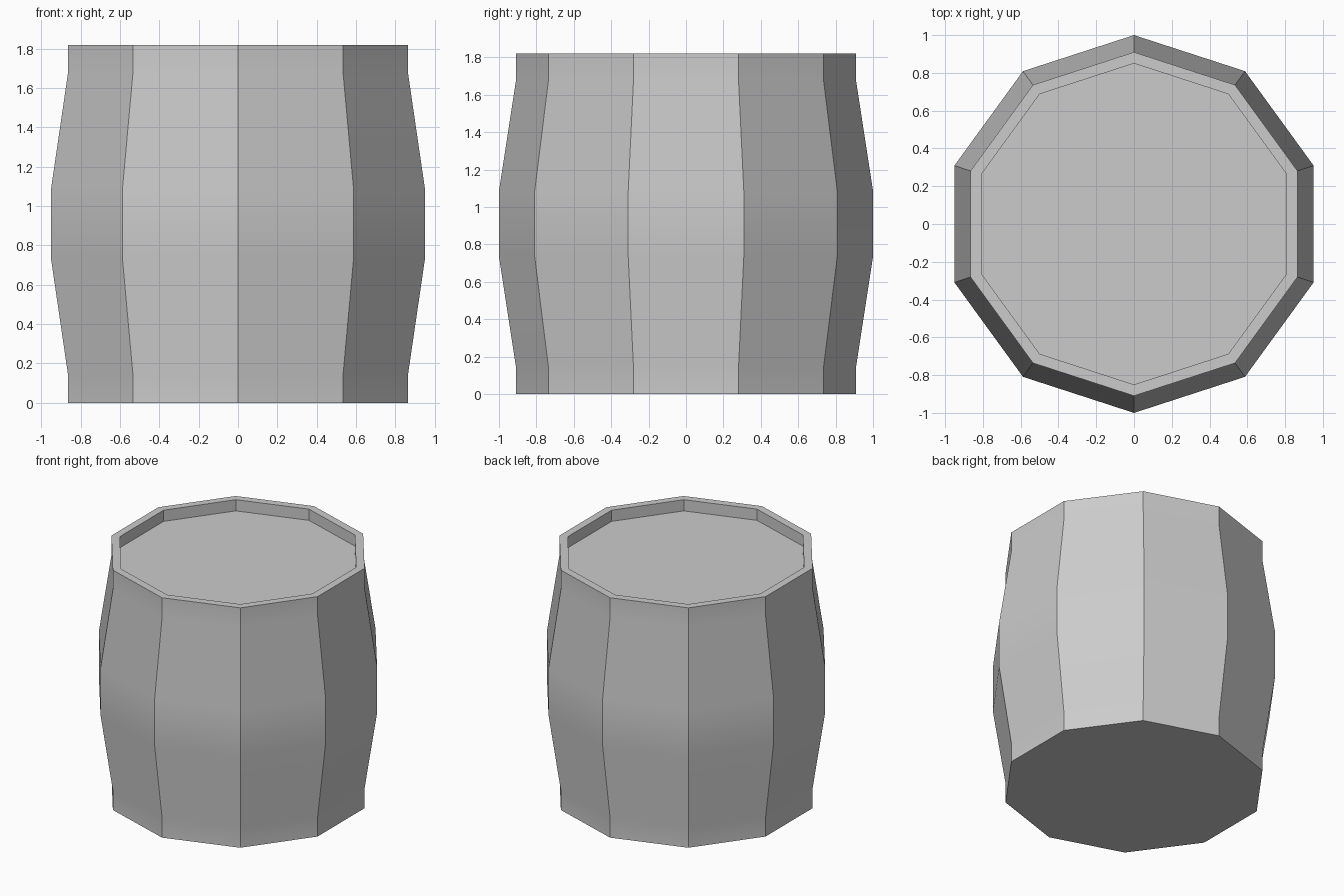
import bpy, bmesh, math

cube = bpy.data.objects.get("Cube")
if cube:
    bpy.data.objects.remove(cube, do_unlink=True)

SIDES = 10
HEIGHT = 1.82

# Single grey material
grey = bpy.data.materials.new("plain grey")
grey.use_nodes = True
colour = (0.6, 0.6, 0.6, 1)
grey.diffuse_color = colour
grey.node_tree.nodes["Principled BSDF"].inputs["Base Color"].default_value = colour

# Radius and height, from the base up the staves, over the rim and into the recess
profile = [(0.91, 0), (0.91, 0.15), (1, 0.735), (1, HEIGHT - 0.735),
           (0.91, HEIGHT - 0.15), (0.91, HEIGHT), (0.85, HEIGHT), (0.85, HEIGHT - 0.085)]

bm = bmesh.new()
rings = []
for radius, z in profile:
    ring = []
    for i in range(SIDES):
        a = math.tau * i / SIDES - math.pi / 2
        ring.append(bm.verts.new((radius * math.cos(a), radius * math.sin(a), z)))
    rings.append(ring)

# Staves, rim and recess wall
for low, high in zip(rings, rings[1:]):
    for i in range(SIDES):
        j = (i + 1) % SIDES
        bm.faces.new((low[i], low[j], high[j], high[i]))

# Base and sunken lid
bm.faces.new(rings[0][::-1])
bm.faces.new(rings[-1])

mesh = bpy.data.meshes.new("barrel")
bm.to_mesh(mesh)
bm.free()
mesh.materials.append(grey)
barrel = bpy.data.objects.new("barrel", mesh)
bpy.context.collection.objects.link(barrel)

# Soft bulge along each stave, crisp edges between staves
bpy.ops.object.select_all(action='DESELECT')
barrel.select_set(True)
bpy.context.view_layer.objects.active = barrel
bpy.ops.object.shade_smooth_by_angle(angle=math.radians(30))
